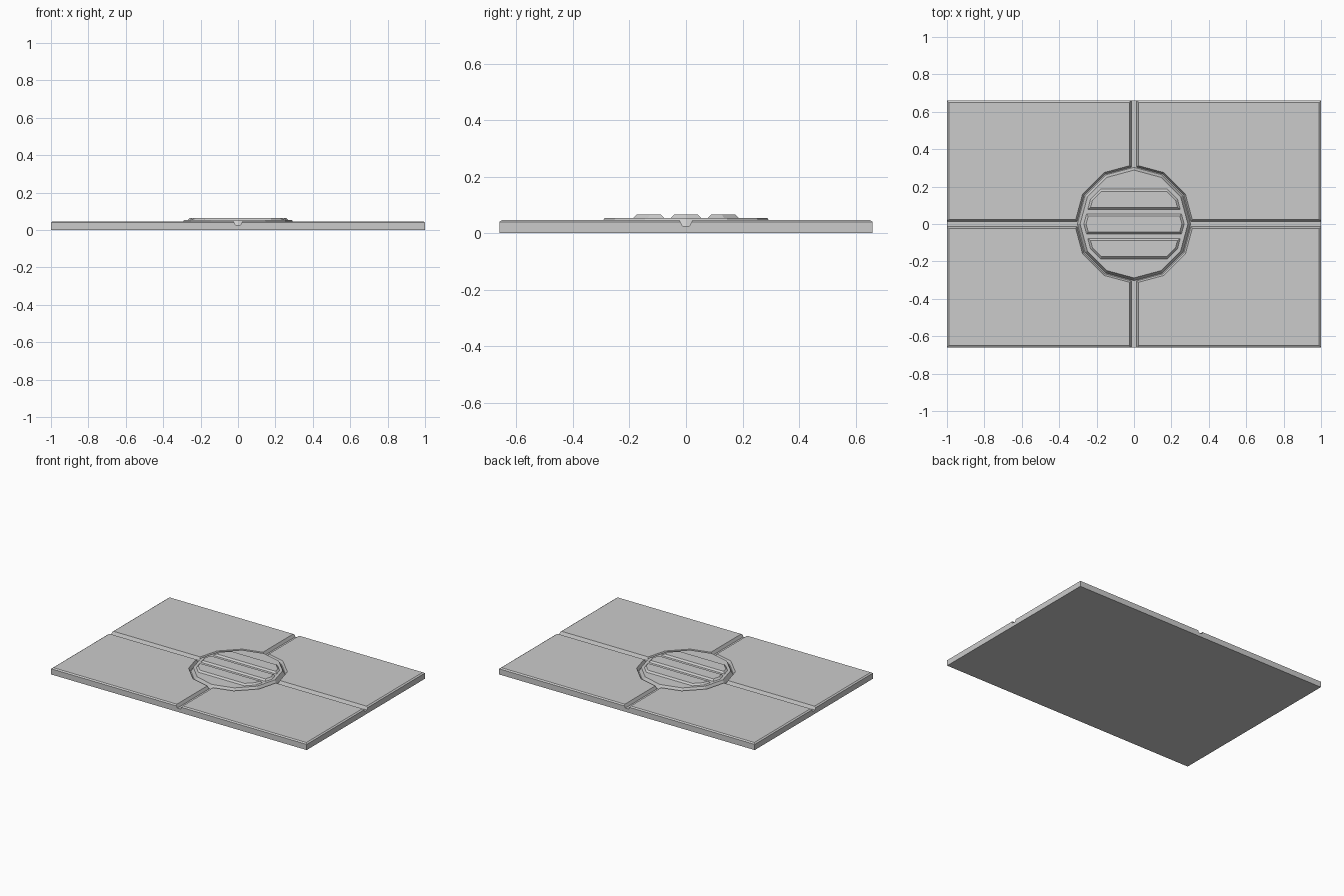
import bpy, bmesh
from math import sin, cos, pi, radians

if "Cube" in bpy.data.objects:
    bpy.data.objects.remove(bpy.data.objects["Cube"])


def loft(name, rings, z_levels):
    """Solid through matching 2D outlines stacked at the given heights."""
    bm = bmesh.new()
    loops = [[bm.verts.new((x, y, z)) for x, y in ring]
             for ring, z in zip(rings, z_levels)]
    n = len(loops[0])
    for a, b in zip(loops, loops[1:]):
        for i in range(n):
            j = (i + 1) % n
            bm.faces.new((a[i], a[j], b[j], b[i]))
    bm.faces.new(loops[0][::-1])
    bm.faces.new(loops[-1])
    bmesh.ops.recalc_face_normals(bm, faces=bm.faces)
    mesh = bpy.data.meshes.new(name)
    bm.to_mesh(mesh)
    bm.free()
    obj = bpy.data.objects.new(name, mesh)
    bpy.context.collection.objects.link(obj)
    return obj


def rect(hx, hy):
    return [(-hx, -hy), (hx, -hy), (hx, hy), (-hx, hy)]


def ngon(r, n=12):
    return [(r * cos(2 * pi * i / n), r * sin(2 * pi * i / n)) for i in range(n)]


def half_width(y, r):
    """Half width of the twelve-sided outline at height y."""
    a = r * cos(radians(15))
    return min((a - abs(y) * sin(radians(t))) / cos(radians(t)) for t in (15, 45, 75))


def strip(y0, y1, r):
    """Twelve-sided outline cut down to the band y0..y1."""
    ys = [y0] + [k * r for k in (-.5, 0, .5) if y0 < k * r < y1] + [y1]
    right = [(half_width(y, r), y) for y in ys]
    return right + [(-x, y) for x, y in reversed(right)]


FLOOR, TOP, ABOVE = 0.026, 0.047, 0.068

# Base plate with chamfered top rim
plate = loft("base_plate", [rect(1, .66), rect(1, .66), rect(.99, .65)], [0, .04, TOP])

# Sloped grooves: a cross and a round recess
cutters = [
    loft("groove_x_cutter", [rect(1.2, .013), rect(1.2, .033)], [FLOOR, ABOVE]),
    loft("groove_y_cutter", [rect(.013, .9), rect(.033, .9)], [FLOOR, ABOVE]),
    loft("recess_cutter", [ngon(.308), ngon(.328)], [FLOOR, ABOVE]),
]
bpy.context.view_layer.objects.active = plate
for cutter in cutters:
    cutter.hide_render = True
    mod = plate.modifiers.new(cutter.name, 'BOOLEAN')
    mod.operation = 'DIFFERENCE'
    mod.solver = 'EXACT'
    mod.object = cutter
    bpy.ops.object.modifier_apply(modifier=mod.name)
    bpy.data.objects.remove(cutter)

# Central twelve-sided disc
loft("centre_disc", [ngon(.303), ngon(.288)], [FLOOR, .054])

# Three raised bars following the disc outline
for i, yc in enumerate((-.132, 0, .132)):
    loft(f"raised_bar_{i + 1}",
         [strip(yc - .054, yc + .054, .268), strip(yc - .043, yc + .043, .256)],
         [.054, .0655])
